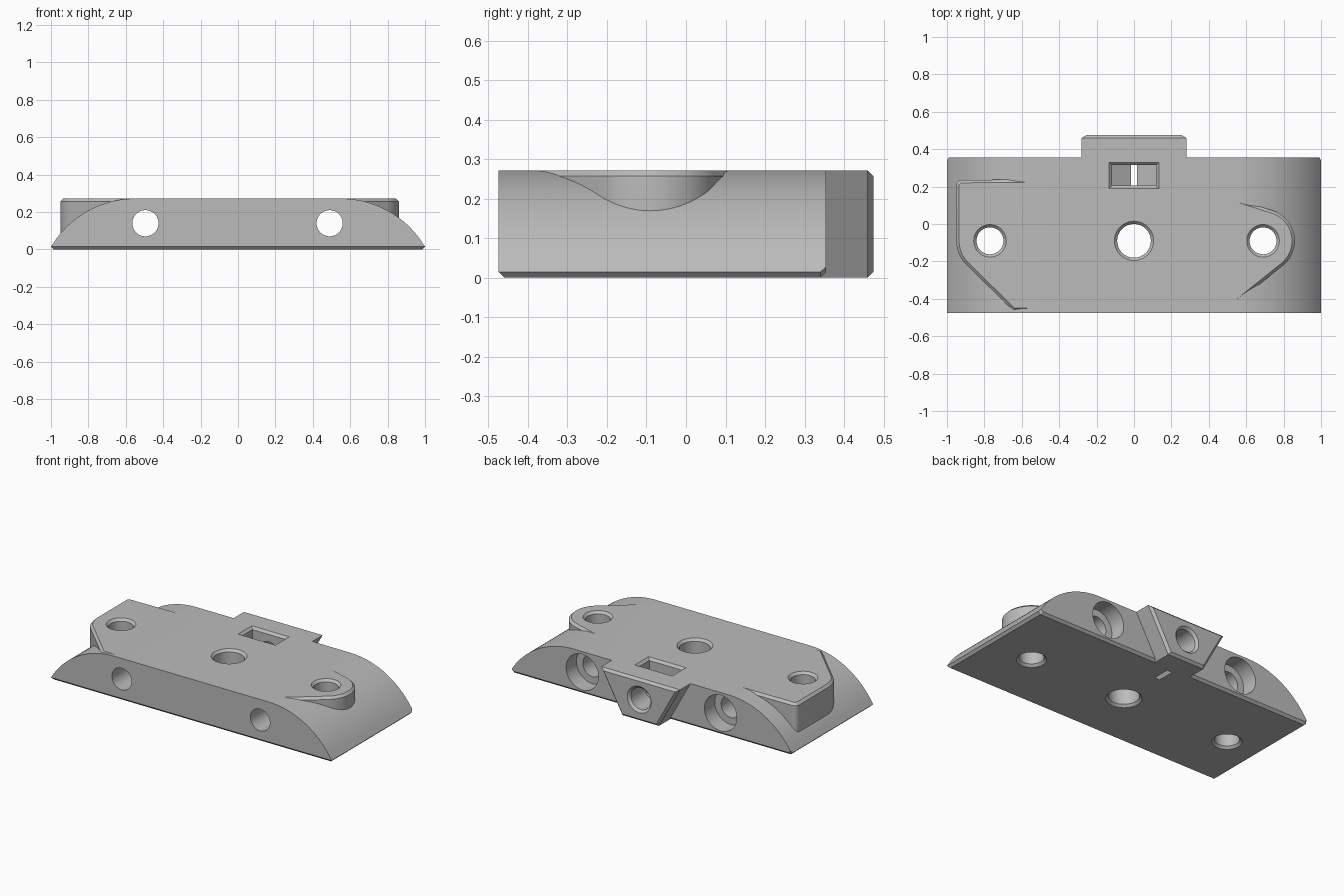
import bpy, bmesh
from math import sin, cos, pi, radians, asin, sqrt

cube = bpy.data.objects.get("Cube")
if cube:
    bpy.data.objects.remove(cube, do_unlink=True)

TOP, FRONT, BACK, CH = 0.272, -0.475, 0.355, 0.015
FLAT, ARC_R = 0.55, 0.52          # where the shoulder arcs start, and their radius
HOLE_Y, BOLT_Z = -0.09, 0.14

grey = bpy.data.materials.new("plain_grey")
grey.use_nodes = True
grey.diffuse_color = (0.5, 0.5, 0.5, 1)
grey.node_tree.nodes["Principled BSDF"].inputs["Base Color"].default_value = (0.5, 0.5, 0.5, 1)


def finish(name, bm):
    bmesh.ops.recalc_face_normals(bm, faces=bm.faces)
    mesh = bpy.data.meshes.new(name)
    bm.to_mesh(mesh)
    bm.free()
    mesh.materials.append(grey)
    ob = bpy.data.objects.new(name, mesh)
    bpy.context.collection.objects.link(ob)
    return ob


def loft_mesh(rings):
    """Skin a stack of equal rings and cap both ends."""
    bm = bmesh.new()
    loops = [[bm.verts.new(p) for p in ring] for ring in rings]
    n = len(loops[0])
    for a, b in zip(loops, loops[1:]):
        for i in range(n):
            j = (i + 1) % n
            bm.faces.new((a[i], a[j], b[j], b[i]))
    bm.faces.new(loops[0])
    bm.faces.new(loops[-1])
    return bm


def loft(name, rings):
    return finish(name, loft_mesh(rings))


def arc(cx, cy, r, a0, a1, n):
    return [(cx + r * cos(radians(a0 + (a1 - a0) * i / n)),
             cy + r * sin(radians(a0 + (a1 - a0) * i / n))) for i in range(n + 1)]


def inset(pts, d):
    """Move a counter-clockwise outline inwards by d."""
    out = []
    for i, (x, y) in enumerate(pts):
        (ax, ay), (bx, by) = pts[i - 1], pts[(i + 1) % len(pts)]
        la, lb = sqrt((x - ax)**2 + (y - ay)**2), sqrt((bx - x)**2 + (by - y)**2)
        n1, n2 = (-(y - ay) / la, (x - ax) / la), (-(by - y) / lb, (bx - x) / lb)
        k = d / (1 + n1[0] * n2[0] + n1[1] * n2[1])
        out.append((x + k * (n1[0] + n2[0]), y + k * (n1[1] + n2[1])))
    return out


def round_cutter(name, x, other, steps, vertical):
    """Stepped drill along z (other = y) or along y (other = z)."""
    rings = []
    for t, r in steps:
        circle = arc(x, other, r, 0, 352.5, 47)
        rings.append([(u, v, t) if vertical else (u, t, v) for u, v in circle])
    return loft(name, rings)


def boolean(target, tool, operation):
    mod = target.modifiers.new(operation.lower(), 'BOOLEAN')
    mod.operation, mod.object, mod.solver = operation, tool, 'EXACT'
    bpy.context.view_layer.objects.active = target
    bpy.ops.object.modifier_apply(modifier=mod.name)
    bpy.data.objects.remove(tool, do_unlink=True)


# Main block: flat top with arched shoulders
sweep = math_angle = asin((1 - FLAT) / ARC_R) * 180 / pi
half = arc(FLAT, TOP - ARC_R, ARC_R, 90 - sweep, 90, 28)
half[0] = (1, CH)
profile = [(-1 + CH, 0), (1 - CH, 0)] + half + [(-x, z) for x, z in reversed(half)]
bm = loft_mesh([[(x, y, z) for x, z in profile] for y in (FRONT, BACK)])
chamfered = []
for e in bm.edges:
    a, b = (v.co for v in e.verts)
    bottom = a.z < 1e-4 and b.z < 1e-4
    right_arc = min(a.x, b.x) > FLAT - 1e-4 and max(a.z, b.z) > CH + 1e-4
    if a.y == b.y and (bottom or (a.y > 0 and not right_arc)):
        chamfered.append(e)
bmesh.ops.bevel(bm, geom=chamfered, offset=CH, segments=1, affect='EDGES', clamp_overlap=False)
body = finish("mounting_block", bm)

# Raised bosses around the end holes, with chamfered rims
round_boss = [(0.35, -0.58)] + arc(0.69, HOLE_Y, 0.17, -50, 71, 24) + [(0.35, 0.195)]
corner_boss = ([(-0.4, 0.24)] + arc(-0.92, 0.205, 0.03, 90, 180, 6)
               + arc(-0.77, HOLE_Y, 0.18, 180, 222, 8) + [(-0.645, -0.465), (-0.4, -0.465)])
round_boss[0] = (0.5, -0.46)
for name, outline in (("round_boss", round_boss), ("corner_boss", corner_boss)):
    rings = [[(x, y, z) for x, y in inset(outline, d)]
             for z, d in ((0.04, 0), (TOP - CH, 0), (TOP, CH))]
    boolean(body, loft(name, rings), 'UNION')

# Dovetail tab on the back
dovetail = [(-0.13, 0), (0.13, 0), (0.28, TOP), (-0.28, TOP)]
rings = [[(x, y, z) for x, z in inset(dovetail, d)]
         for y, d in ((0.15, 0), (0.475 - CH, 0), (0.475, CH))]
boolean(body, loft("dovetail_tab", rings), 'UNION')

# Vertical holes with countersunk rims
for x, r in ((0, 0.09), (-0.77, 0.072), (0.69, 0.072)):
    steps = ((-CH, r + 2 * CH), (CH, r), (TOP - CH, r), (TOP + CH, r + 2 * CH))
    boolean(body, round_cutter("vertical_hole", x, HOLE_Y, steps, True), 'DIFFERENCE')

# Horizontal bolt holes, counterbored from the back
for x in (-0.495, 0.49):
    steps = ((-0.6, 0.07), (0.25, 0.07), (0.25, 0.115), (0.5, 0.115))
    boolean(body, round_cutter("bolt_hole", x, BOLT_Z, steps, False), 'DIFFERENCE')

# Nut pocket with a V floor that just breaks through the underside
w = 0.118
pocket = [(0, -0.01), (w, 0.058), (w, 0.3), (-w, 0.3), (-w, 0.058)]
boolean(body, loft("nut_pocket", [[(x, y, z) for x, z in pocket] for y in (0.205, 0.315)]),
        'DIFFERENCE')
rim = [(-w, 0.205), (w, 0.205), (w, 0.315), (-w, 0.315)]
boolean(body, loft("pocket_rim", [[(x, y, z) for x, y in inset(rim, d)]
                                  for z, d in ((TOP - CH, 0), (TOP + CH, -2 * CH))]), 'DIFFERENCE')

# Bolt hole from the tab face into the nut pocket
steps = ((0.26, 0.07), (0.475 - CH, 0.07), (0.475 + CH, 0.07 + 2 * CH))
boolean(body, round_cutter("tab_hole", 0, BOLT_Z, steps, False), 'DIFFERENCE')

bpy.ops.object.select_all(action='DESELECT')
body.select_set(True)
bpy.context.view_layer.objects.active = body
bpy.ops.object.shade_smooth_by_angle(angle=radians(25))
